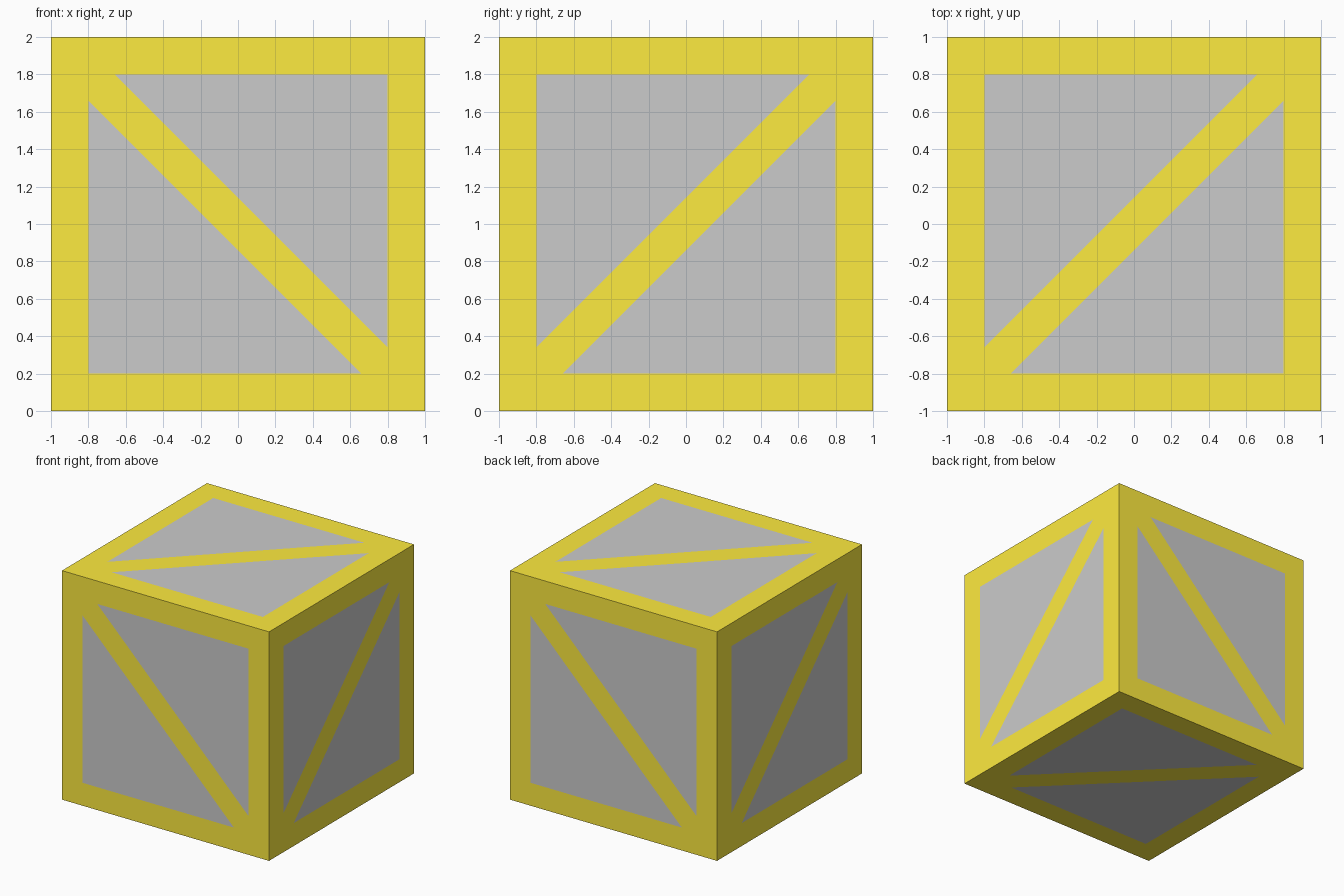
import bpy, bmesh
from math import pi
from mathutils import Matrix

if "Cube" in bpy.data.objects:
    bpy.data.objects.remove(bpy.data.objects["Cube"])

INNER, CUT = 0.8, 0.66   # inner edge of the rim, corner where the brace meets it


def add_sides(name, polygons, material=None):
    """Repeat flat polygons (drawn on the z = 1 side) over all six sides."""
    # (turn within the side, tilt about x, turn about z)
    sides = [(0, 0, 0), (0, pi, 0)]
    sides += [((i + 1) % 2 * pi / 2, pi / 2, i * pi / 2) for i in range(4)]
    bm = bmesh.new()
    for roll, tilt, turn in sides:
        m = (Matrix.Translation((0, 0, 1)) @ Matrix.Rotation(turn, 4, 'Z')
             @ Matrix.Rotation(tilt, 4, 'X') @ Matrix.Rotation(roll, 4, 'Z')
             @ Matrix.Translation((0, 0, 1)))
        for poly in polygons:
            bm.faces.new([bm.verts.new(m @ Matrix.Translation((x, y, 0)).translation)
                          for x, y in poly])
    bmesh.ops.remove_doubles(bm, verts=bm.verts, dist=1e-4)
    mesh = bpy.data.meshes.new(name)
    bm.to_mesh(mesh)
    bm.free()
    obj = bpy.data.objects.new(name, mesh)
    bpy.context.collection.objects.link(obj)
    if material:
        mesh.materials.append(material)


def half_turn(poly):
    return [(-x, -y) for x, y in poly]


def quarter_turn(poly):
    return [(-y, x) for x, y in poly]


yellow = bpy.data.materials.new("yellow_paint")
yellow.diffuse_color = (0.99, 0.83, 0.05, 1)
yellow.use_nodes = True
yellow.node_tree.nodes["Principled BSDF"].inputs["Base Color"].default_value = yellow.diffuse_color

# Mitred rim strips and the diagonal brace
rim = [[(-1, -1), (1, -1), (INNER, -INNER), (-INNER, -INNER)]]
for _ in range(3):
    rim.append(quarter_turn(rim[-1]))
half_brace = [(-INNER, -CUT), (-INNER, -INNER), (-CUT, -INNER)]
brace = half_brace + half_turn(half_brace)
add_sides("crate_frame", rim + [brace], yellow)

# Grey triangular panels, flush with the frame
panel = [(-INNER, INNER), (-INNER, -CUT), (CUT, INNER)]
add_sides("crate_panels", [panel, half_turn(panel)])
